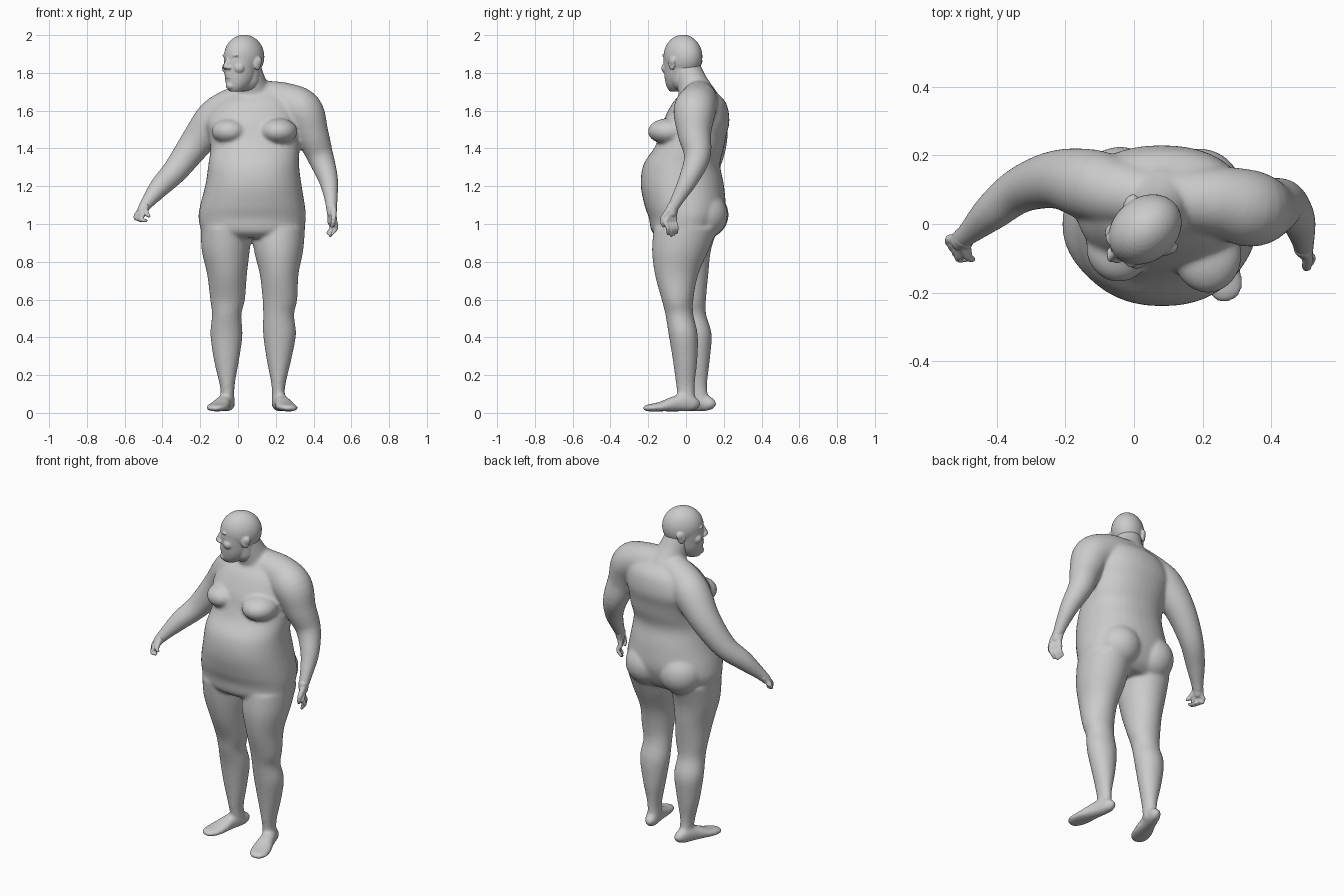
import bpy, bmesh, math
from mathutils import Vector, Matrix


def ball(bm, c, r):
    """Ellipsoid at c with radii r."""
    r = (r, r, r) if isinstance(r, (int, float)) else r
    bmesh.ops.create_uvsphere(bm, u_segments=32, v_segments=20, radius=1,
                              matrix=Matrix.Translation(c) @ Matrix.Diagonal((*r, 1)))


def smooth_path(rows, steps=5):
    """Catmull-Rom interpolation of rows of numbers."""
    rows = [Vector(r) for r in rows]
    p = [rows[0]] + rows + [rows[-1]]
    out = []
    for i in range(1, len(p) - 2):
        a, b, c, d = p[i - 1:i + 3]
        for s in range(steps):
            t = s / steps
            out.append(0.5 * (2 * b + (c - a) * t + (2 * a - 5 * b + 4 * c - d) * t * t
                              + (3 * b - a - 3 * c + d) * t ** 3))
    return out + [rows[-1]]


def loft(bm, rows, level=False, power=2.0, sides=40):
    """Skin elliptical rings (x, y, z, r_side, r_up); level keeps rings horizontal."""
    rows = smooth_path(rows)
    rings = []
    for i, r in enumerate(rows):
        c = Vector(r[:3])
        if level:
            u, v = Vector((1, 0, 0)), Vector((0, 1, 0))
        else:
            t = Vector(rows[min(i + 1, len(rows) - 1)][:3]) - Vector(rows[max(i - 1, 0)][:3])
            u = t.cross(Vector((0.03, 0.02, 1))).normalized()
            v = u.cross(t).normalized()
        ring = []
        for k in range(sides):
            a = 2 * math.pi * k / sides
            ca, sa = math.cos(a), math.sin(a)
            e = 2 / power
            ring.append(bm.verts.new(c + u * r[3] * math.copysign(abs(ca) ** e, ca)
                                     + v * r[4] * math.copysign(abs(sa) ** e, sa)))
        rings.append(ring)
    faces = [bm.faces.new(rings[0]), bm.faces.new(rings[-1])]
    for a, b in zip(rings, rings[1:]):
        for k in range(sides):
            n = (k + 1) % sides
            faces.append(bm.faces.new((a[k], a[n], b[n], b[k])))
    bmesh.ops.recalc_face_normals(bm, faces=faces)


def limb(bm, rows):
    """Round tube (x, y, z, r) with ball ends."""
    loft(bm, [(*r[:3], r[3], r[3]) for r in rows])
    for r in (rows[0], rows[-1]):
        ball(bm, r[:3], r[3])


def finish(bm, name, voxel, iterations):
    """Fuse the overlapping shells into one soft skin."""
    mesh = bpy.data.meshes.new(name)
    bm.to_mesh(mesh)
    bm.free()
    ob = bpy.data.objects.new(name, mesh)
    bpy.context.collection.objects.link(ob)
    m = ob.modifiers.new("fuse", 'REMESH')
    m.mode, m.voxel_size, m.use_smooth_shade = 'VOXEL', voxel, True
    s = ob.modifiers.new("soften", 'SMOOTH')
    s.factor, s.iterations = 0.5, iterations
    dg = bpy.context.evaluated_depsgraph_get()
    done = bpy.data.meshes.new_from_object(ob.evaluated_get(dg))
    ob.modifiers.clear()
    ob.data = done
    done.shade_smooth()
    return ob


# ---- body: torso ----
bm = bmesh.new()
loft(bm, [(.077, -.01, .925, .2, .13), (.077, -.01, .96, .265, .172), (.075, .0, 1.03, .284, .196),
          (.077, -.005, 1.10, .277, .215), (.082, -.02, 1.21, .254, .22),
          (.083, -.022, 1.315, .24, .203), (.09, .015, 1.40, .236, .185),
          (.085, .035, 1.465, .24, .178), (.08, .055, 1.545, .25, .175),
          (.095, .07, 1.635, .215, .145), (.11, .07, 1.69, .15, .1), (.1, .06, 1.73, .09, .07)],
     level=True, power=2.2)
# chest and buttocks
ball(bm, (-.045, -.07, 1.49), (.095, .1, .068))
ball(bm, (.215, -.09, 1.49), (.1, .112, .07))
ball(bm, (-.04, .09, 1.05), (.13, .136, .13))
ball(bm, (.19, .085, 1.05), (.13, .136, .13))
# neck
limb(bm, [(.085, .07, 1.66, .1), (.065, .03, 1.75, .083), (.045, 0, 1.83, .076)])
# lowered side arm, shoulder to wrist
limb(bm, [(.13, .07, 1.67, .09), (.25, .065, 1.645, .103), (.34, .045, 1.595, .112),
          (.39, .045, 1.48, .09), (.435, .06, 1.36, .071), (.477, .015, 1.24, .053),
          (.492, -.04, 1.14, .037), (.495, -.07, 1.085, .03)])
# raised side arm
limb(bm, [(.02, .08, 1.65, .09), (-.06, .095, 1.605, .1), (-.13, .115, 1.545, .104),
          (-.225, .13, 1.425, .086), (-.33, .1, 1.285, .068), (-.415, .035, 1.195, .055),
          (-.475, -.02, 1.12, .037), (-.497, -.04, 1.09, .031)])
# legs
loft(bm, [(.215, .0, .98, .14, .17), (.215, -.03, .86, .13, .15), (.218, -.05, .73, .102, .114),
          (.222, -.045, .6, .092, .084), (.215, -.035, .52, .082, .074),
          (.22, -.015, .415, .087, .077), (.217, -.005, .28, .065, .065),
          (.214, -.003, .14, .036, .049), (.213, .005, .04, .036, .045)], level=True)
loft(bm, [(-.062, .0, .98, .135, .17), (-.065, -.01, .86, .127, .142), (-.058, .0, .73, .105, .118),
          (-.055, .02, .6, .092, .086), (-.06, .03, .52, .078, .077),
          (-.061, .058, .415, .085, .078), (-.061, .063, .28, .067, .063),
          (-.057, .065, .14, .039, .047), (-.052, .08, .04, .036, .045)], level=True)
# feet: distance from heel, half width, half height
FOOT = [(0, .014, .02), (.02, .032, .036), (.07, .038, .046), (.13, .044, .04),
        (.2, .056, .026), (.25, .054, .02), (.28, .042, .017), (.297, .02, .01)]
for hx, hy, dx, dy in ((.205, .064, .24, -.97), (-.04, .148, -.31, -.95)):
    loft(bm, [(hx + dx * t, hy + dy * t, h + .008, w, h) for t, w, h in FOOT], power=2.3)
finish(bm, "body", .009, 12)

# ---- head, modelled facing -y then turned ----
bm = bmesh.new()
ball(bm, (0, .006, .016), (.093, .116, .116))
loft(bm, [(0, -.01, .03, .086, .095), (0, -.015, -.01, .086, .095), (0, -.018, -.05, .082, .09),
          (0, -.023, -.1, .074, .083), (0, -.035, -.14, .057, .066),
          (0, -.05, -.168, .032, .04)], level=True)
limb(bm, [(0, -.1, .012, .011), (0, -.113, -.015, .012), (0, -.121, -.036, .015)])
ball(bm, (0, -.088, -.138), (.028, .024, .022))
for z, w in ((-.078, .028), (-.093, .025)):
    ball(bm, (0, -.097, z), (w, .015, .008))
for s in (-1, 1):
    ball(bm, (s * .016, -.112, -.042), (.011, .013, .01))
    ball(bm, (s * .036, -.09, .022), (.026, .014, .009))
    ball(bm, (s * .036, -.087, .0), (.018, .012, .009))
    ball(bm, (s * .047, -.068, -.045), (.032, .03, .03))
    ball(bm, (s * .091, .022, -.02), (.011, .024, .036))
    ball(bm, (s * .094, .03, -.008), (.012, .02, .022))
limb(bm, [(0, .02, -.04, .077), (0, .025, -.1, .074)])
bm.transform(Matrix.Translation((.028, -.02, 1.87)) @ Matrix.Rotation(math.radians(-50), 4, 'Z'))
finish(bm, "head", .0045, 5)


# ---- hands ----
def hand(name, wrist, knuckle, tip, wide, curl):
    bm = bmesh.new()
    wrist, knuckle, tip, curl = map(Vector, (wrist, knuckle, tip, curl))
    wide = Vector(wide).normalized()
    limb(bm, [(*wrist, .029), (*wrist.lerp(knuckle, .4), .026)])
    for i in range(4):
        k = i - 1.5
        base = knuckle + wide * k * .019
        end = tip + wide * k * .017 + (tip - knuckle) * (-.12 * abs(k - .4))
        mid = base.lerp(end, .5) - curl
        limb(bm, [(*(wrist + wide * k * .01), .019), (*wrist.lerp(base, .55), .017), (*base, .0135)])
        limb(bm, [(*base, .0125), (*mid, .011), (*end, .008)])
    # thumb
    a = wrist.lerp(knuckle, .25) + wide * .022
    b = wrist.lerp(knuckle, .85) + wide * .042 + curl
    limb(bm, [(*a, .017), (*b, .013), (*(b + (tip - knuckle) * .45), .009)])
    finish(bm, name, .004, 3)


hand("lowered_hand", (.495, -.07, 1.09), (.5, -.085, 1.01), (.484, -.07, .938),
     (.45, -.85, 0), (-.014, -.006, 0))
hand("raised_hand", (-.497, -.042, 1.09), (-.523, -.068, 1.045), (-.497, -.083, 1.018),
     (.45, -.75, -.1), (.014, .004, .008))
